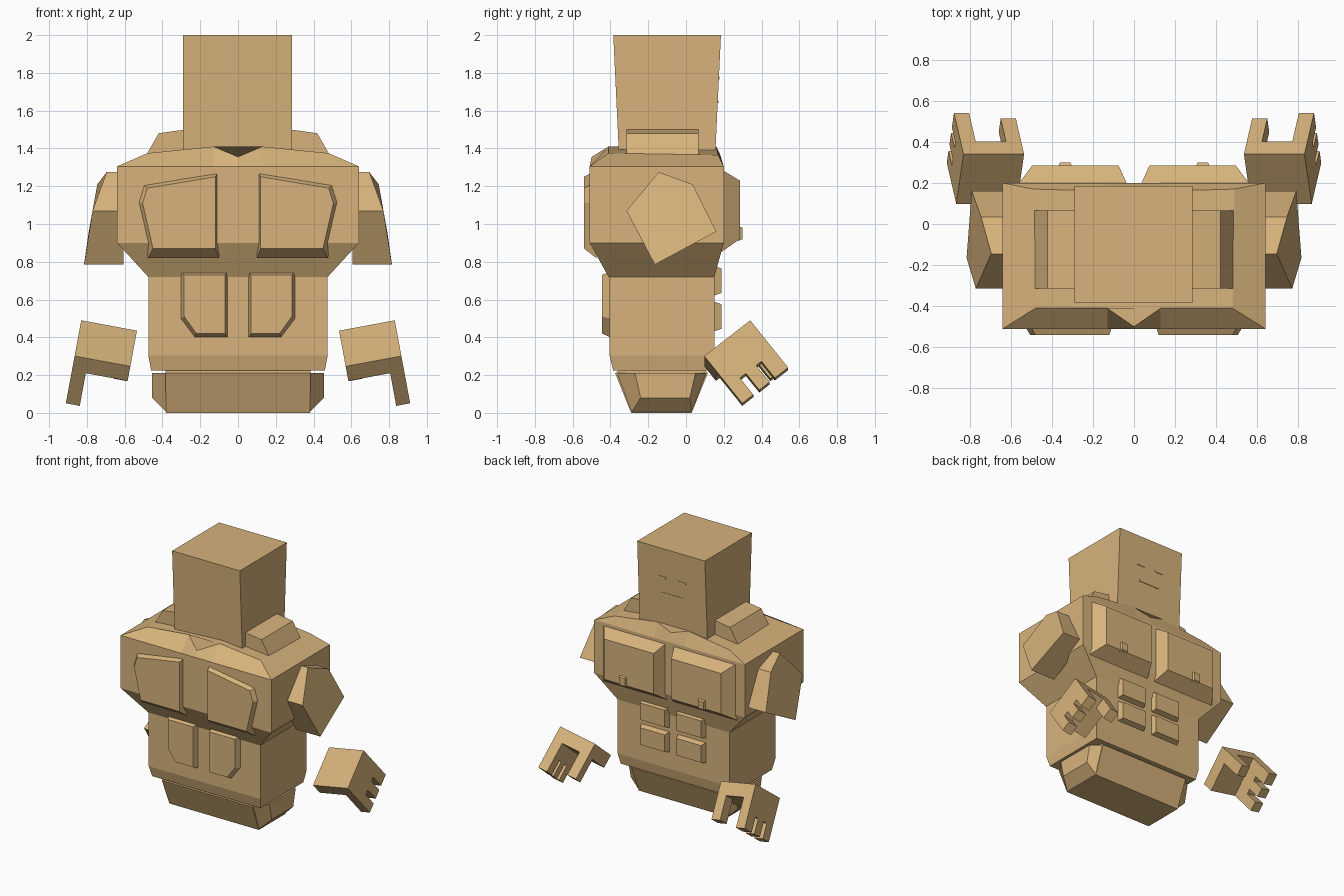
import bpy, bmesh, math
from mathutils import Vector

if "Cube" in bpy.data.objects:
    bpy.data.objects.remove(bpy.data.objects["Cube"])

tan = bpy.data.materials.new("tan")
tan.diffuse_color = (0.68, 0.45, 0.2, 1)
tan.use_nodes = True
tan.node_tree.nodes["Principled BSDF"].inputs["Base Color"].default_value = tan.diffuse_color


def loft(bm, rings):
    """Join equal-length rings of points into a closed solid."""
    vs = [[bm.verts.new(p) for p in r] for r in rings]
    n = len(vs[0])
    for a, b in zip(vs, vs[1:]):
        for i in range(n):
            j = (i + 1) % n
            bm.faces.new((a[i], a[j], b[j], b[i]))
    bm.faces.new(vs[0])
    bm.faces.new(vs[-1])


def part(name, solids, mirror=False):
    bm = bmesh.new()
    for rings in solids:
        loft(bm, rings)
    bmesh.ops.recalc_face_normals(bm, faces=bm.faces)
    me = bpy.data.meshes.new(name)
    bm.to_mesh(me)
    bm.free()
    me.materials.append(tan)
    ob = bpy.data.objects.new(name, me)
    bpy.context.collection.objects.link(ob)
    if mirror:
        ob.modifiers.new("mirror", 'MIRROR').use_mirror_merge = False
    return ob


def rect(x0, x1, y0, y1, z):
    return [(x0, y0, z), (x1, y0, z), (x1, y1, z), (x0, y1, z)]


def plate(outer, inner, y0, y1):
    """Bevelled muscle plate between two xz outlines."""
    return [[(x, y0, z) for x, z in outer], [(x, y1, z) for x, z in inner]]


def box_xz(x0, x1, z0, z1):
    return [(x0, z0), (x1, z0), (x1, z1), (x0, z1)]


def full(half):
    """Complete a half ring (middle point first and last) across x."""
    return half + [(-x, y, z) for x, y, z in half[-2:0:-1]]


def chest_ring(x, yf, yb, z):
    return full([(0, yf, z), (.13, yf, z), (x, yf, z),
                 (x, yb, z), (.13, yb, z), (0, yb, z)])


# head
part("head", [[rect(-.29, .285, -.355, .155, 1.37), rect(-.29, .285, -.385, .185, 2)]])

# thin eyes and mouth on the +y side
part("eye", [plate(box_xz(.05, .12, 1.765, 1.78), box_xz(.05, .12, 1.765, 1.78), .165, .178)], True)
part("mouth", [plate(box_xz(-.09, .09, 1.64, 1.655), box_xz(-.09, .09, 1.64, 1.655), .16, .172)])

# chest with a notched upper rim
rim = full([(0, -.50, 1.355), (.13, -.41, 1.41), (.48, -.41, 1.375),
            (.49, .17, 1.365), (.13, .16, 1.41), (0, .18, 1.37)])
part("chest", [[chest_ring(.475, -.41, .15, .72), chest_ring(.64, -.51, .20, .90),
                chest_ring(.64, -.51, .20, 1.305), rim]])

# waist
part("waist", [[rect(-.46, .46, -.385, .135, .225), rect(-.475, .475, -.405, .15, .305),
                rect(-.475, .475, -.405, .15, .74)]])

# pelvis and its rounded hip ends
part("pelvis", [[rect(-.38, .38, -.29, .03, 0), rect(-.385, .385, -.375, .115, .21),
                 rect(-.385, .385, -.34, .09, .235)]])


def hip(x, y0, y1, z0, z1, s):
    return [(x, y0, z0), (x, y1, z0), (x, y1 + s, z1), (x, y0 - s, z1)]


part("hip_end", [[hip(.375, -.29, .03, 0, .21, .085), hip(.455, -.24, .02, .08, .21, .03)]], True)

# trapezius blocks beside the head
trap = [(.2, 1.34), (.5, 1.34), (.42, 1.48), (.28, 1.50), (.2, 1.50)]
part("shoulder_block", [plate(trap, trap, -.315, .065)], True)

# plates on the -y side
part("upper_back_plate", [plate(
    [(.10, .82), (.475, .82), (.545, 1.12), (.515, 1.22), (.10, 1.285)],
    [(.12, .87), (.45, .87), (.505, 1.11), (.48, 1.19), (.12, 1.25)], -.475, -.54)], True)
part("lower_back_plate", [plate(
    [(.055, .40), (.23, .40), (.305, .50), (.305, .75), (.055, .75)],
    [(.07, .42), (.22, .42), (.285, .51), (.285, .73), (.07, .73)], -.40, -.445)], True)

# pectorals, nipples and abdominals on the +y side
part("pectoral", [plate(box_xz(.03, .57, .85, 1.29), box_xz(.075, .495, .92, 1.23), .185, .285)], True)
part("nipple", [plate(box_xz(.30, .37, .91, .99), box_xz(.31, .36, .92, .98), .275, .30)], True)
part("abdominal", [plate(box_xz(.035, .275, z, z + .16), box_xz(.05, .26, z + .015, z + .145), .145, .187)
                   for z in (.43, .62)], True)

# upper arm stumps: (x outer, y, z)
arm = [(.77, -.315, 1.07), (.695, -.145, 1.275), (.745, .035, 1.21), (.79, .16, .96), (.815, -.165, .785)]
part("upper_arm", [[[(.605, y, z) for x, y, z in arm], arm]], True)

# floating hands in a tilted frame: w inward, v across the knuckles, u to the fingertips
a = math.radians(10.5)
O = Vector((.83, .34, .49))
W = Vector((-math.cos(a), 0, -math.sin(a)))
D = Vector((math.sin(a), 0, -math.cos(a)))
Y = Vector((0, 1, 0))
U = .62 * Y + .785 * D
V = -.785 * Y + .62 * D


def hand_box(w0, w1, v0, v1, u0, u1):
    return [[O + W * w + V * v + U * u for w, v in ((w0, v0), (w1, v0), (w1, v1), (w0, v1))]
            for u in (u0, u1)]


fingers = [hand_box(0, .075, v0, v1, .21, .324) for v0, v1 in ((0, .09), (.125, .195), (.235, .31))]
part("hand", [hand_box(0, .30, 0, .31, 0, .10), hand_box(0, .075, 0, .31, .10, .21),
              hand_box(.225, .30, 0, .085, .10, .28)] + fingers, True)
